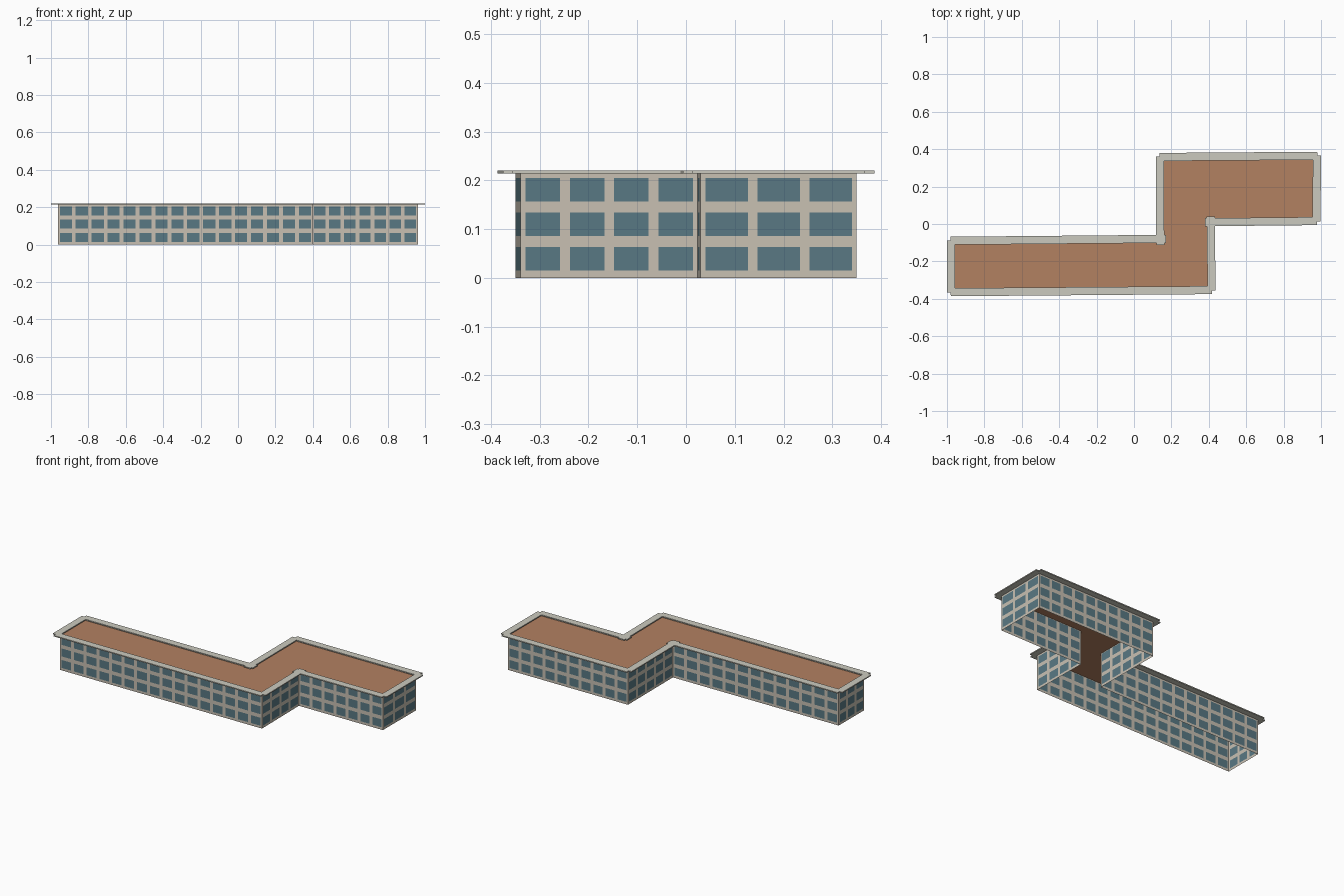
import bpy, bmesh, math
from mathutils import Vector, Matrix

if "Cube" in bpy.data.objects:
    bpy.data.objects.remove(bpy.data.objects["Cube"])

# building footprint, counter-clockwise from the front left corner
FOOT = [(-0.963, -0.35), (0.400, -0.339), (0.396, 0.024), (0.962, 0.03),
        (0.963, 0.35), (0.153, 0.344), (0.155, -0.094), (-0.963, -0.104)]
WALL_H, FLOORS = 0.214, 3
WIN_LO, WIN_HI = 0.015, 0.0635      # sill and head above each floor
BAY, MARGIN = 0.0805, 0.010         # minimum bay width, pier half width
ROOF_Z = 0.209
RIM_OUT, RIM_IN, RIM_EXT, RIM_TOP = 0.036, 0.007, 0.017, 0.2205


def material(name, rgb):
    m = bpy.data.materials.new(name)
    m.diffuse_color = (*rgb, 1)
    m.use_nodes = True
    m.node_tree.nodes["Principled BSDF"].inputs["Base Color"].default_value = m.diffuse_color
    return m


def finish(bm, name, mats):
    me = bpy.data.meshes.new(name)
    bm.to_mesh(me)
    bm.free()
    for m in mats:
        me.materials.append(m)
    ob = bpy.data.objects.new(name, me)
    bpy.context.collection.objects.link(ob)
    return ob


plaster = material("plaster", (0.58, 0.53, 0.45))
glass = material("glass", (0.10, 0.19, 0.23))
tiles = material("roof_surface", (0.45, 0.22, 0.12))
stone = material("rim_stone", (0.60, 0.59, 0.52))

edges = [(Vector((*a, 0)), Vector((*b, 0)))
         for a, b in zip(FOOT, FOOT[1:] + FOOT[:1])]


# one wall: a grid of faces, every odd column and odd row is a window
def wall(name, a, b):
    length = (b - a).length
    n = max(1, int(length / BAY))
    pitch, storey = length / n, (WALL_H - 0.002) / FLOORS
    us = [0] + [i * pitch + o for i in range(n)
                for o in (MARGIN, pitch - MARGIN)] + [length]
    zs = [0] + [i * storey + o for i in range(FLOORS)
                for o in (WIN_LO, WIN_HI)] + [WALL_H]
    d = (b - a).normalized()
    bm = bmesh.new()
    grid = [[bm.verts.new(a + d * u + Vector((0, 0, z))) for z in zs] for u in us]
    for i in range(len(us) - 1):
        for j in range(len(zs) - 1):
            f = bm.faces.new((grid[i][j], grid[i + 1][j],
                              grid[i + 1][j + 1], grid[i][j + 1]))
            f.material_index = int(i % 2 == 1 and j % 2 == 1)
    finish(bm, name, [plaster, glass])


# one thin roof rim slab overhanging a wall
def rim(name, a, b):
    d = b - a
    size = (d.length + 2 * RIM_EXT, RIM_OUT + RIM_IN, RIM_TOP - WALL_H)
    outward = Vector((d.y, -d.x, 0)).normalized()
    centre = (a + b) / 2 + outward * (RIM_OUT - RIM_IN) / 2
    centre.z = (RIM_TOP + WALL_H) / 2
    bm = bmesh.new()
    bmesh.ops.create_cube(bm, size=1, matrix=Matrix.Translation(centre)
                          @ Matrix.Rotation(math.atan2(d.y, d.x), 4, 'Z')
                          @ Matrix.Diagonal((*size, 1)))
    finish(bm, name, [stone])


names = ["front_left", "front_step", "front_right", "right_end",
         "back_right", "back_step", "back_left", "left_end"]
for side, (a, b) in zip(names, edges):
    wall("wall_" + side, a, b)
    rim("roof_rim_" + side, a, b)

# flat roof
bm = bmesh.new()
bm.faces.new([bm.verts.new((x, y, ROOF_Z)) for x, y in FOOT])
bmesh.ops.triangulate(bm, faces=bm.faces[:])
finish(bm, "roof", [tiles])
